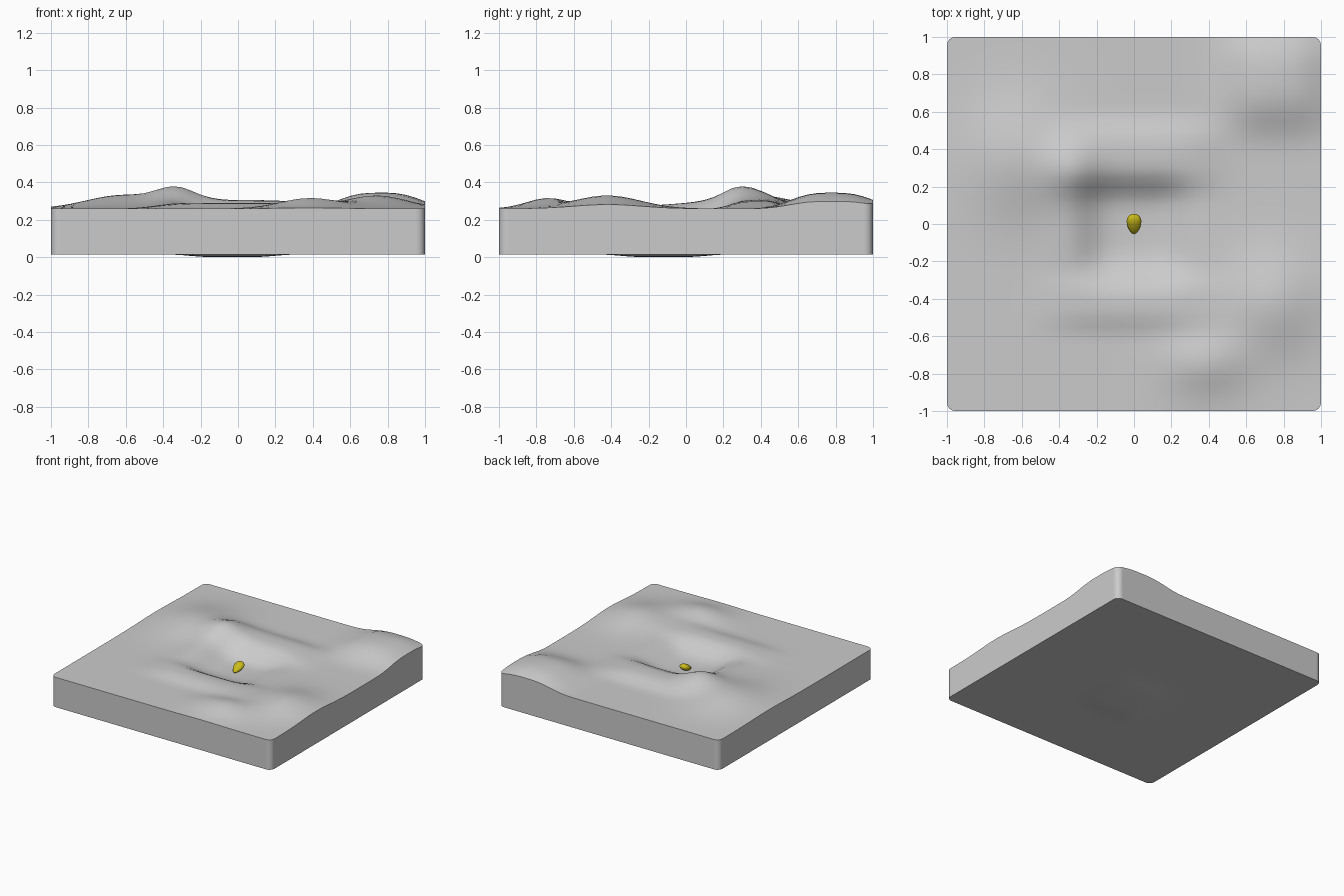
import bpy, bmesh, math
from mathutils import Matrix

cube = bpy.data.objects.get("Cube")
if cube:
    bpy.data.objects.remove(cube)


def material(name, rgb):
    m = bpy.data.materials.new(name)
    m.use_nodes = True
    color = (*rgb, 1)
    m.diffuse_color = color
    m.node_tree.nodes["Principled BSDF"].inputs["Base Color"].default_value = color
    return m


def add_object(name, bm, mat, angle):
    mesh = bpy.data.meshes.new(name)
    bm.to_mesh(mesh)
    bm.free()
    mesh.materials.append(mat)
    obj = bpy.data.objects.new(name, mesh)
    bpy.context.collection.objects.link(obj)
    bpy.ops.object.select_all(action='DESELECT')
    obj.select_set(True)
    bpy.context.view_layer.objects.active = obj
    bpy.ops.object.shade_smooth_by_angle(angle=math.radians(angle))
    return obj


def mound(x, y, cx, cy, sx, sy, amp, power=2):
    return amp * math.exp(-abs((x - cx) / sx) ** power - abs((y - cy) / sy) ** power)


# Hills and hollow of the terrain: centre, radii, height, steepness
MOUNDS = [
    (-0.62, 0.36, 0.27, 0.30, 0.072, 2),   # west hill
    (-0.34, 0.30, 0.15, 0.16, 0.065, 2),   # peak beside the hollow
    (0.02, 0.36, 0.40, 0.17, 0.045, 4),    # north rim
    (-0.34, -0.02, 0.14, 0.30, 0.025, 2),  # west rim
    (0.00, -0.42, 0.45, 0.13, 0.030, 4),   # south rim
    (0.74, -0.42, 0.24, 0.25, 0.070, 2),   # east hill
    (0.38, -0.74, 0.22, 0.16, 0.055, 2),   # south-east spur
    (0.76, 0.78, 0.26, 0.26, 0.085, 3),    # north-east hill
    (0.00, -0.03, 0.27, 0.25, -0.070, 4),  # hollow
]


def top_height(x, y):
    return 0.26 + sum(mound(x, y, *m) for m in MOUNDS)


def bottom_height(x, y):
    return 0.015 - mound(x, y, -0.03, -0.12, 0.25, 0.25, 0.015, 4)


# Terrain slab: fine grid extruded down, corners rounded, then given relief
bm = bmesh.new()
bmesh.ops.create_grid(bm, x_segments=40, y_segments=40, size=1)
lower = bmesh.ops.extrude_face_region(bm, geom=bm.faces[:], use_keep_orig=True)["geom"]
for v in lower:
    if isinstance(v, bmesh.types.BMVert):
        v.co.z = -1
corners = [e for e in bm.edges
           if abs(e.verts[0].co.z - e.verts[1].co.z) > 0.5
           and all(abs(c) > 0.99 for c in e.verts[0].co.xy)]
bmesh.ops.bevel(bm, geom=corners, offset=0.045, segments=4, profile=0.5,
                affect='EDGES', clamp_overlap=True)
for v in bm.verts:
    height = top_height if v.co.z > -0.5 else bottom_height
    v.co.z = height(v.co.x, v.co.y)
bmesh.ops.recalc_face_normals(bm, faces=bm.faces)
add_object("terrain_slab", bm, material("stone grey", (0.6, 0.6, 0.6)), 40)

# Egg-shaped pebble resting tilted in the hollow
bm = bmesh.new()
bmesh.ops.create_uvsphere(bm, u_segments=24, v_segments=16, radius=1)
for v in bm.verts:
    taper = 1 + 0.28 * v.co.y
    v.co.x *= 0.038 * taper
    v.co.z *= 0.024 * taper
    v.co.y *= 0.058
bmesh.ops.transform(bm, verts=bm.verts, matrix=Matrix.Translation((0, 0, 0.217))
                    @ Matrix.Rotation(math.radians(25), 4, 'X'))
add_object("pebble", bm, material("mustard yellow", (0.6, 0.5, 0.01)), 60)
